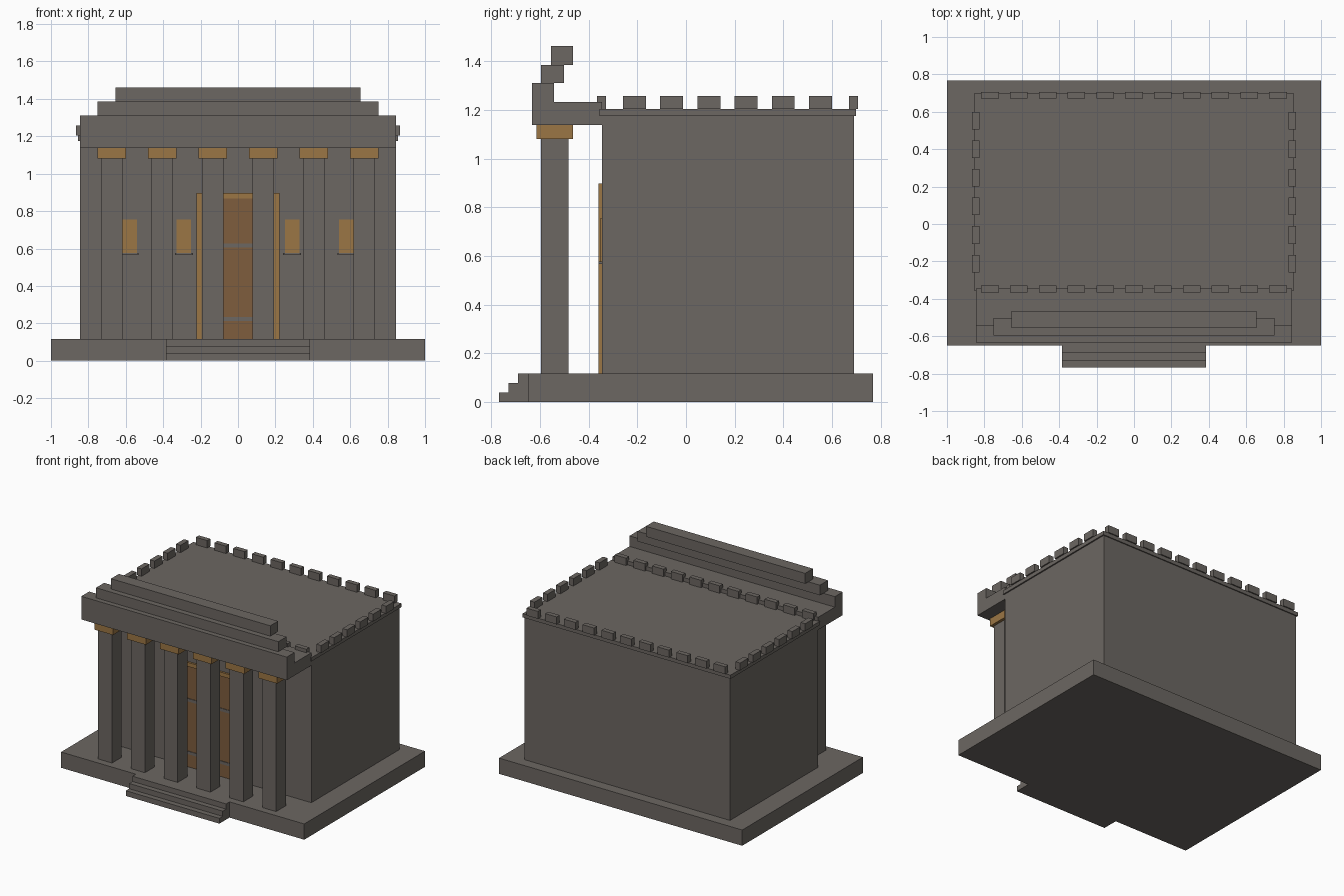
import bpy

if "Cube" in bpy.data.objects:
    bpy.data.objects.remove(bpy.data.objects["Cube"])

def material(name, rgb):
    m = bpy.data.materials.new(name)
    m.diffuse_color = (*rgb, 1)
    m.use_nodes = True
    m.node_tree.nodes["Principled BSDF"].inputs["Base Color"].default_value = m.diffuse_color
    return m

STONE = material("grey stone", (0.150, 0.135, 0.122))
BRONZE = material("bronze", (0.33, 0.18, 0.058))
DOOR = material("dark bronze", (0.21, 0.11, 0.047))

def boxes(name, mat, *bounds):
    """One object made of boxes given as (x0, x1, y0, y1, z0, z1)."""
    verts, faces = [], []
    for x0, x1, y0, y1, z0, z1 in bounds:
        n = len(verts)
        verts += [(x, y, z) for z in (z0, z1)
                  for x, y in ((x0, y0), (x1, y0), (x1, y1), (x0, y1))]
        faces += [[n + i for i in f] for f in (
            (3, 2, 1, 0), (4, 5, 6, 7), (0, 1, 5, 4),
            (1, 2, 6, 5), (2, 3, 7, 6), (3, 0, 4, 7))]
    mesh = bpy.data.meshes.new(name)
    mesh.from_pydata(verts, [], faces)
    mesh.materials.append(mat)
    obj = bpy.data.objects.new(name, mesh)
    bpy.context.collection.objects.link(obj)
    return obj

FLOOR = 0.117
WALL = -0.345

# Platform and front steps
boxes("platform", STONE, (-1, 1, -0.65, 0.768, 0, FLOOR))
boxes("front_steps", STONE, *[
    (-0.385, 0.385, -0.768 + 0.039 * i, -0.65, FLOOR * i / 3, FLOOR * (i + 1) / 3)
    for i in range(3)])

# Main hall with its roof slab
boxes("hall", STONE, (-0.845, 0.845, WALL, 0.69, FLOOR, 1.175))
boxes("roof_slab", STONE, (-0.855, 0.855, -0.355, 0.698, 1.175, 1.203))

# Battlements around the roof edge
blocks = []
for i in range(11):
    x = (i - 5) * 0.154
    for y in (-0.347, 0.689):
        blocks.append((x - 0.047, x + 0.047, y - 0.018, y + 0.018, 1.203, 1.258))
for i in range(6):
    y = -0.212 + i * 0.153
    for x in (-0.846, 0.846):
        blocks.append((x - 0.019, x + 0.019, y - 0.047, y + 0.047, 1.203, 1.258))
boxes("battlements", STONE, *blocks)

# Portico columns and bronze capitals
centres = [(i - 2.5) * 0.27 for i in range(6)]
boxes("columns", STONE, *[
    (x - 0.057, x + 0.057, -0.597, -0.484, FLOOR, 1.08) for x in centres])
boxes("capitals", BRONZE, *[
    (x - 0.077, x + 0.077, -0.614, -0.464, 1.08, 1.138) for x in centres])

# Portico roof, parapet and stepped crown
boxes("portico_roof", STONE, (-0.845, 0.845, -0.634, WALL, 1.138, 1.232))
boxes("parapet", STONE, (-0.845, 0.845, -0.634, -0.542, 1.232, 1.31))
boxes("crown_lower", STONE, (-0.75, 0.75, -0.597, -0.502, 1.31, 1.385))
boxes("crown_upper", STONE, (-0.655, 0.655, -0.556, -0.464, 1.385, 1.462))

# Doorway: leaf, cross bars and frame
boxes("door", DOOR, (-0.192, 0.192, -0.352, WALL, FLOOR, 0.87))
boxes("door_bars", STONE, *[
    (-0.192, 0.192, -0.356, -0.351, z, z + 0.022) for z in (0.213, 0.605)])
boxes("door_frame", BRONZE,
      (-0.223, -0.192, -0.36, WALL, FLOOR, 0.897),
      (0.192, 0.223, -0.36, WALL, FLOOR, 0.897),
      (-0.192, 0.192, -0.36, WALL, 0.867, 0.897))

# Narrow windows with stone sills
window_x = (-0.579, -0.289, 0.289, 0.579)
boxes("windows", BRONZE, *[
    (x - 0.039, x + 0.039, -0.352, WALL, 0.577, 0.755) for x in window_x])
boxes("window_sills", STONE, *[
    (x - 0.048, x + 0.048, -0.36, WALL, 0.566, 0.577) for x in window_x])
